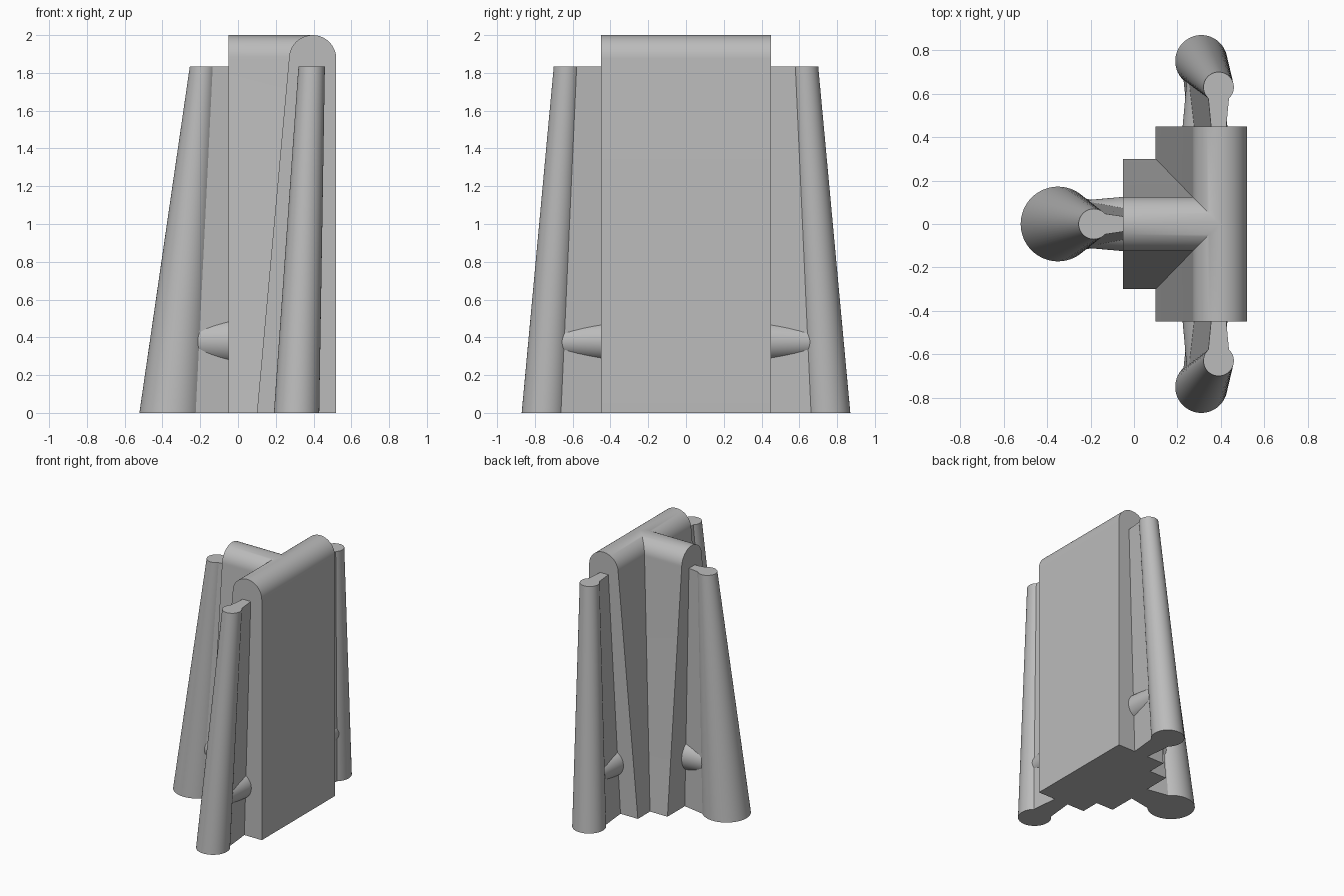
import bpy, bmesh, math

if "Cube" in bpy.data.objects:
    bpy.data.objects.remove(bpy.data.objects["Cube"])

grey = bpy.data.materials.new("plain grey")
grey.diffuse_color = (0.5, 0.5, 0.5, 1)
grey.use_nodes = True
grey.node_tree.nodes["Principled BSDF"].inputs["Base Color"].default_value = grey.diffuse_color


def loft(name, ring_a, ring_b):
    """Closed solid between two matching outlines."""
    bm = bmesh.new()
    a = [bm.verts.new(p) for p in ring_a]
    b = [bm.verts.new(p) for p in ring_b]
    n = len(a)
    bm.faces.new(a)
    bm.faces.new(b[::-1])
    for i in range(n):
        bm.faces.new((a[i], b[i], b[(i + 1) % n], a[(i + 1) % n]))
    bmesh.ops.recalc_face_normals(bm, faces=bm.faces)
    me = bpy.data.meshes.new(name)
    bm.to_mesh(me)
    bm.free()
    me.materials.append(grey)
    ob = bpy.data.objects.new(name, me)
    bpy.context.collection.objects.link(ob)
    return ob


def smooth(ob):
    bpy.ops.object.select_all(action='DESELECT')
    ob.select_set(True)
    bpy.context.view_layer.objects.active = ob
    bpy.ops.object.shade_smooth_by_angle(angle=math.radians(30))


def merge(target, other):
    """Union another solid into the target and remove it."""
    mod = target.modifiers.new("union", 'BOOLEAN')
    mod.operation, mod.solver, mod.object = 'UNION', 'EXACT', other
    bpy.context.view_layer.objects.active = target
    bpy.ops.object.modifier_apply(modifier=mod.name)
    bpy.data.objects.remove(other)


def wall_profile(left, right, centre, r=0.125, top=2.0, steps=32):
    """Tapered wall outline with a round top, as (across, z) points."""
    arc = [(centre + r * math.cos(math.pi * i / steps),
            top - r + r * math.sin(math.pi * i / steps)) for i in range(steps + 1)]
    return [(left, 0), (right, 0)] + arc


def keyhole(u_hull, cu, cv, r, steps=48):
    """Round post with a narrowing web back to the wall, as (out, side) points."""
    a = math.pi - math.asin(0.68)
    pts = [(cu + r * math.cos(t), cv + r * math.sin(t))
           for t in (-a + 2 * a * i / steps for i in range(steps + 1))]
    return pts + [(u_hull, cv + 0.5 * r), (u_hull, cv - 0.5 * r)]


def circle(r, cx, cz, steps=48):
    return [(cx + r * math.cos(2 * math.pi * i / steps),
             cz + r * math.sin(2 * math.pi * i / steps)) for i in range(steps)]


# T-shaped body: long wall plus stem wall
prof = wall_profile(0.10, 0.52, 0.395)
body = loft("body", [(x, -0.45, z) for x, z in prof], [(x, 0.45, z) for x, z in prof])
prof = wall_profile(-0.30, 0.30, 0.0)
stem = loft("stem", [(-0.05, y, z) for y, z in prof], [(0.395, y, z) for y, z in prof])
merge(body, stem)
smooth(body)

# Leaning posts with webs, each with a tapered pin through the web
HEIGHT, PIN_Z = 1.835, 0.38
# side name, placing of (out, side, z), wall distance, bottom and top (out, side, radius),
# pin (side, radius at wall, end distance)
sides = [
    ("back", lambda u, v, z: (-u, v, z), 0.05,
     (0.35, 0, 0.172), (0.185, 0, 0.07), (0, 0.125, 0.30)),
    ("left", lambda u, v, z: (v, u, z), 0.45,
     (0.75, 0.31, 0.12), (0.63, 0.39, 0.07), (0.327, 0.103, 0.71)),
    ("right", lambda u, v, z: (v, -u, z), 0.45,
     (0.75, 0.31, 0.12), (0.63, 0.39, 0.07), (0.327, 0.103, 0.71)),
]
for side, place, wall, low, high, (pin_v, pin_r, pin_end) in sides:
    post = loft(side + "_post",
                [place(u, v, 0) for u, v in keyhole(wall, *low)],
                [place(u, v, HEIGHT) for u, v in keyhole(wall, *high)])
    pin_tip = pin_r - 0.09 * (pin_end - wall)
    pin = loft(side + "_pin",
               [place(wall, v, z) for v, z in circle(pin_r, pin_v, PIN_Z)],
               [place(pin_end, v, z) for v, z in circle(pin_tip, pin_v, PIN_Z)])
    smooth(post)
    smooth(pin)
